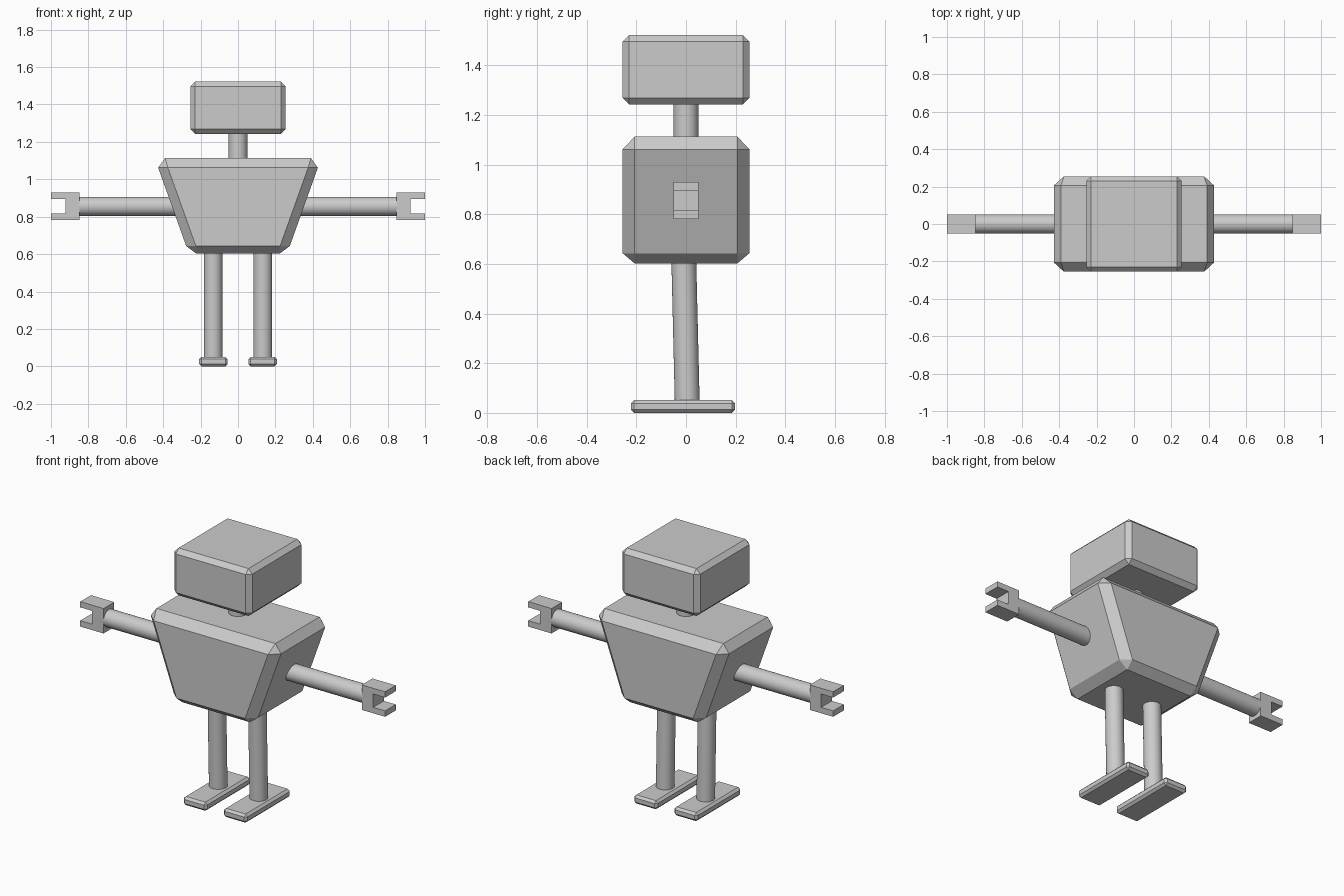
import bpy, bmesh
from math import radians
from mathutils import Vector

if "Cube" in bpy.data.objects:
    bpy.data.objects.remove(bpy.data.objects["Cube"])


def finish(name, bm):
    bmesh.ops.recalc_face_normals(bm, faces=bm.faces)
    mesh = bpy.data.meshes.new(name)
    bm.to_mesh(mesh)
    bm.free()
    obj = bpy.data.objects.new(name, mesh)
    bpy.context.collection.objects.link(obj)
    return obj


def chamfered_box(name, lo, hi, chamfer):
    lo, hi = Vector(lo), Vector(hi)
    bm = bmesh.new()
    bmesh.ops.create_cube(bm, size=1)
    for v in bm.verts:
        v.co = (lo + hi) / 2 + v.co * (hi - lo)
    bmesh.ops.bevel(bm, geom=bm.edges[:], offset=chamfer, segments=1, affect='EDGES')
    return finish(name, bm)


def rod(name, start, end, radius):
    start, end = Vector(start), Vector(end)
    axis = end - start
    bpy.ops.mesh.primitive_cylinder_add(vertices=32, radius=radius, depth=axis.length,
                                        location=(start + end) / 2)
    obj = bpy.context.object
    obj.name = name
    obj.rotation_euler = axis.to_track_quat('Z', 'Y').to_euler()
    bpy.ops.object.shade_smooth_by_angle(angle=radians(35))
    return obj


# Head and neck
chamfered_box("head", (-0.255, -0.255, 1.242), (0.255, 0.255, 1.523), 0.026)
rod("neck", (0, 0, 1.10), (0, 0, 1.25), 0.05)

# Torso: tapered box with chamfers, one octant profile mirrored in x and y
bm = bmesh.new()
for x, y, z in [(0.222, 0.207, 0.602), (0.277, 0.207, 0.643), (0.225, 0.255, 0.643),
                (0.427, 0.207, 1.062), (0.375, 0.255, 1.062), (0.390, 0.207, 1.113)]:
    for sx in (-1, 1):
        for sy in (-1, 1):
            bm.verts.new((sx * x, sy * y, z))
bmesh.ops.convex_hull(bm, input=bm.verts[:])
bmesh.ops.dissolve_limit(bm, angle_limit=radians(2), verts=bm.verts[:], edges=bm.edges[:])
finish("torso", bm)

for side, s in (("left", -1), ("right", 1)):
    # Arm
    rod(side + "_arm", (s * 0.30, 0, 0.855), (s * 0.852, 0, 0.855), 0.051)

    # Gripper hand: C-shaped profile extruded in depth
    profile = [(0.847, 0.782), (1.0, 0.782), (1.0, 0.817), (0.922, 0.817),
               (0.922, 0.896), (1.0, 0.896), (1.0, 0.93), (0.847, 0.93)]
    bm = bmesh.new()
    face = bm.faces.new([bm.verts.new((s * x, -0.05, z)) for x, z in profile])
    extruded = bmesh.ops.extrude_face_region(bm, geom=[face], use_keep_orig=True)
    moved = [g for g in extruded["geom"] if isinstance(g, bmesh.types.BMVert)]
    bmesh.ops.translate(bm, verts=moved, vec=(0, 0.1, 0))
    finish(side + "_hand", bm)

    # Leg, leaning slightly forward, and foot
    rod(side + "_leg", (s * 0.133, 0.005, 0.04), (s * 0.133, -0.009, 0.62), 0.05)
    chamfered_box(side + "_foot", (s * 0.132 - 0.077, -0.222, 0),
                  (s * 0.132 + 0.077, 0.198, 0.051), 0.013)
